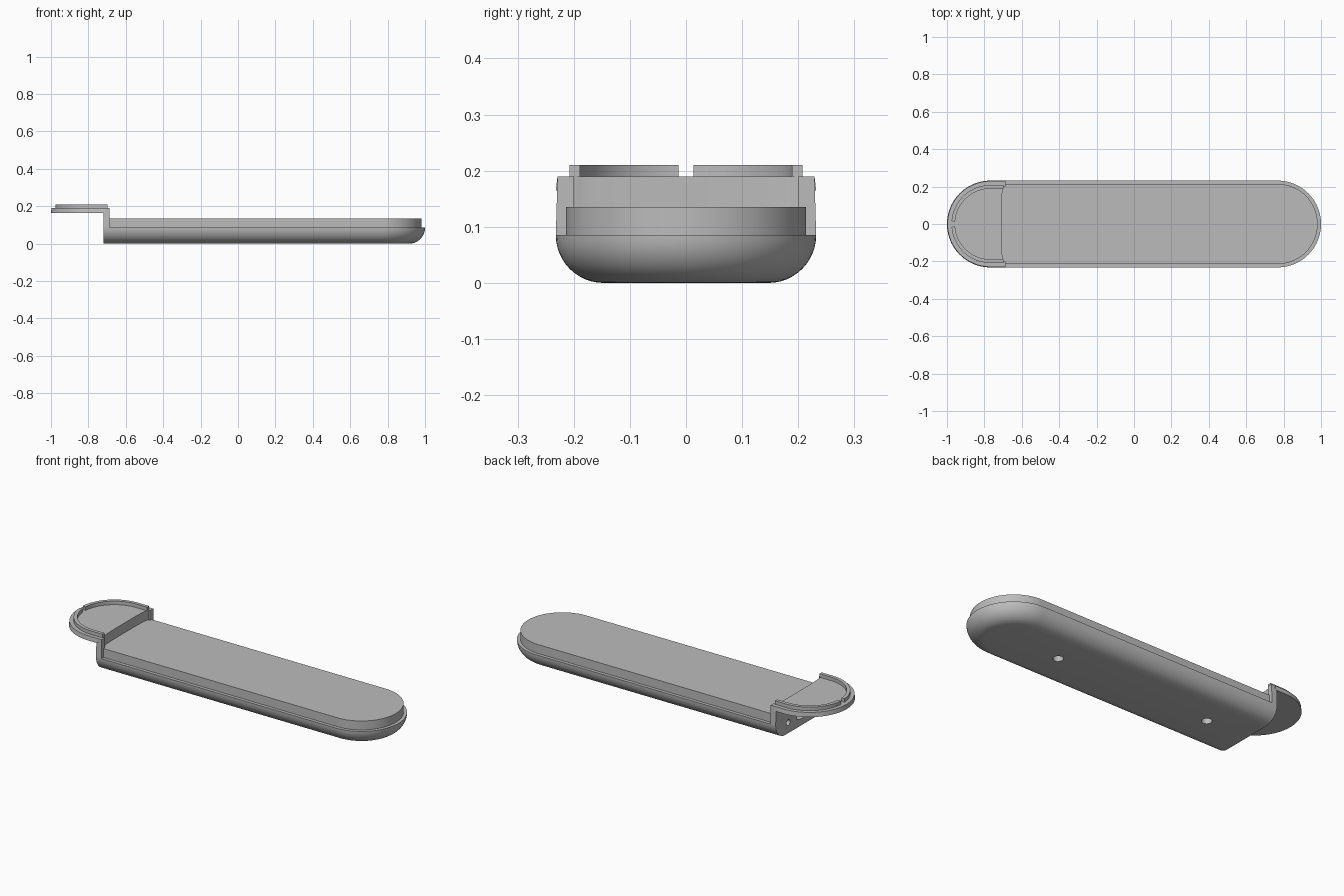
import bpy, bmesh, math

cube = bpy.data.objects.get("Cube")
if cube:
    bpy.data.objects.remove(cube, do_unlink=True)

R = 0.232        # half width of the case
CAP = 0.768      # centre of each rounded end
END = -0.72      # flat end of the body
FILLET = 0.085   # rounded lower edge
SHELF_LOW, SHELF_TOP = 0.165, 0.19

grey = bpy.data.materials.new("plain_grey")
grey.use_nodes = True
grey.diffuse_color = (0.5, 0.5, 0.5, 1)
grey.node_tree.nodes["Principled BSDF"].inputs["Base Color"].default_value = grey.diffuse_color


def finish(obj):
    bpy.ops.object.select_all(action="DESELECT")
    obj.select_set(True)
    bpy.context.view_layer.objects.active = obj
    bpy.ops.object.shade_smooth_by_angle(angle=math.radians(30))


def loft(name, rings):
    """Skin a stack of equal-length rings and cap both ends."""
    bm = bmesh.new()
    loops = [[bm.verts.new(p) for p in ring] for ring in rings]
    n = len(loops[0])
    for low, high in zip(loops, loops[1:]):
        for i in range(n):
            j = (i + 1) % n
            bm.faces.new((low[i], low[j], high[j], high[i]))
    bm.faces.new(loops[0])
    bm.faces.new(loops[-1])
    bmesh.ops.recalc_face_normals(bm, faces=bm.faces)
    mesh = bpy.data.meshes.new(name)
    bm.to_mesh(mesh)
    bm.free()
    mesh.materials.append(grey)
    obj = bpy.data.objects.new(name, mesh)
    bpy.context.collection.objects.link(obj)
    finish(obj)
    return obj


def outline(flat_x, inset, z, side=1, steps=48):
    """Plan with one round end (side=1 towards +x) and one flat end."""
    r = R - inset
    pts = [(flat_x, -r, z)]
    for i in range(steps + 1):
        a = math.pi * (i / steps - 0.5)
        pts.append((side * (CAP + r * math.cos(a)), r * math.sin(a), z))
    return pts + [(flat_x, r, z)]


def drill(target, location, radius, depth, rotation=(0, 0, 0), stretch=1):
    bpy.ops.mesh.primitive_cylinder_add(vertices=32, radius=radius, depth=depth,
                                        location=location, rotation=rotation)
    cutter = bpy.context.object
    cutter.scale.y = stretch
    cutter.hide_render = True
    cutter.data.materials.append(grey)
    bpy.context.view_layer.objects.active = target
    mod = target.modifiers.new("hole", "BOOLEAN")
    mod.operation, mod.solver, mod.object = "DIFFERENCE", "EXACT", cutter
    bpy.ops.object.modifier_apply(modifier=mod.name)
    bpy.data.objects.remove(cutter, do_unlink=True)


# Lower body with a rounded bottom edge
rings = []
for i in range(13):
    t = math.pi / 2 * i / 12
    rings.append(outline(END, FILLET * (1 - math.sin(t)), FILLET * (1 - math.cos(t))))
body = loft("lower_body", rings)

# Screw holes underneath, pin holes and a slot in the flat end
for x in (-0.465, 0.485):
    drill(body, (x, 0, 0), 0.026, 0.1)
sideways = (0, math.pi / 2, 0)
for y in (-0.12, 0.12):
    drill(body, (END, y, 0.06), 0.016, 0.12, sideways)
drill(body, (END, 0, 0.055), 0.018, 0.12, sideways, 2.6)
finish(body)

# Raised inner block
loft("raised_block", [outline(-0.71, 0.018, z) for z in (FILLET, 0.135)])

# Step wall, with a slightly hollow inner face
plan = [(END, -0.215), (-0.698, -0.215), (-0.698, -0.2)]
for i in range(17):
    y = -0.19 + 0.38 * i / 16
    plan.append((-0.708 + 0.006 * (y / 0.19) ** 4, y))
plan += [(-0.698, 0.2), (-0.698, 0.215), (END, 0.215)]
loft("step_wall", [[(x, y, z) for x, y in plan] for z in (FILLET, SHELF_TOP)])

# Cheeks at both ends of the wall
for name, s in (("left", 1), ("right", -1)):
    loft(name + "_cheek", [[(END, s * 0.2, z), (-0.687, s * 0.2, z),
                            (-0.687, s * w, z), (END, s * w, z)]
                           for z, w in ((FILLET, R), (SHELF_TOP, R - 0.003))])

# Overhanging half-round shelf
loft("end_shelf", [outline(-0.71, d, z, -1) for d, z in ((0, SHELF_LOW), (0.003, SHELF_TOP))])


# Raised rim in two halves, with a gap at the tip
def rim_section(x_out, y_out, x_in, y_in):
    return [(x_out, y_out, SHELF_TOP), (x_out, y_out, 0.21),
            (x_in, y_in, 0.21), (x_in, y_in, SHELF_TOP)]


outer, inner = 0.208, 0.189
for name, s in (("back", 1), ("front", -1)):
    start = math.asin(0.015 / outer)
    sections = []
    for i in range(25):
        a = start + (math.pi / 2 - start) * i / 24
        c, d = math.cos(a), s * math.sin(a)
        sections.append(rim_section(-CAP - outer * c, outer * d, -CAP - inner * c, inner * d))
    sections.append(rim_section(-0.698, s * outer, -0.698, s * inner))
    loft(name + "_rim", sections)
